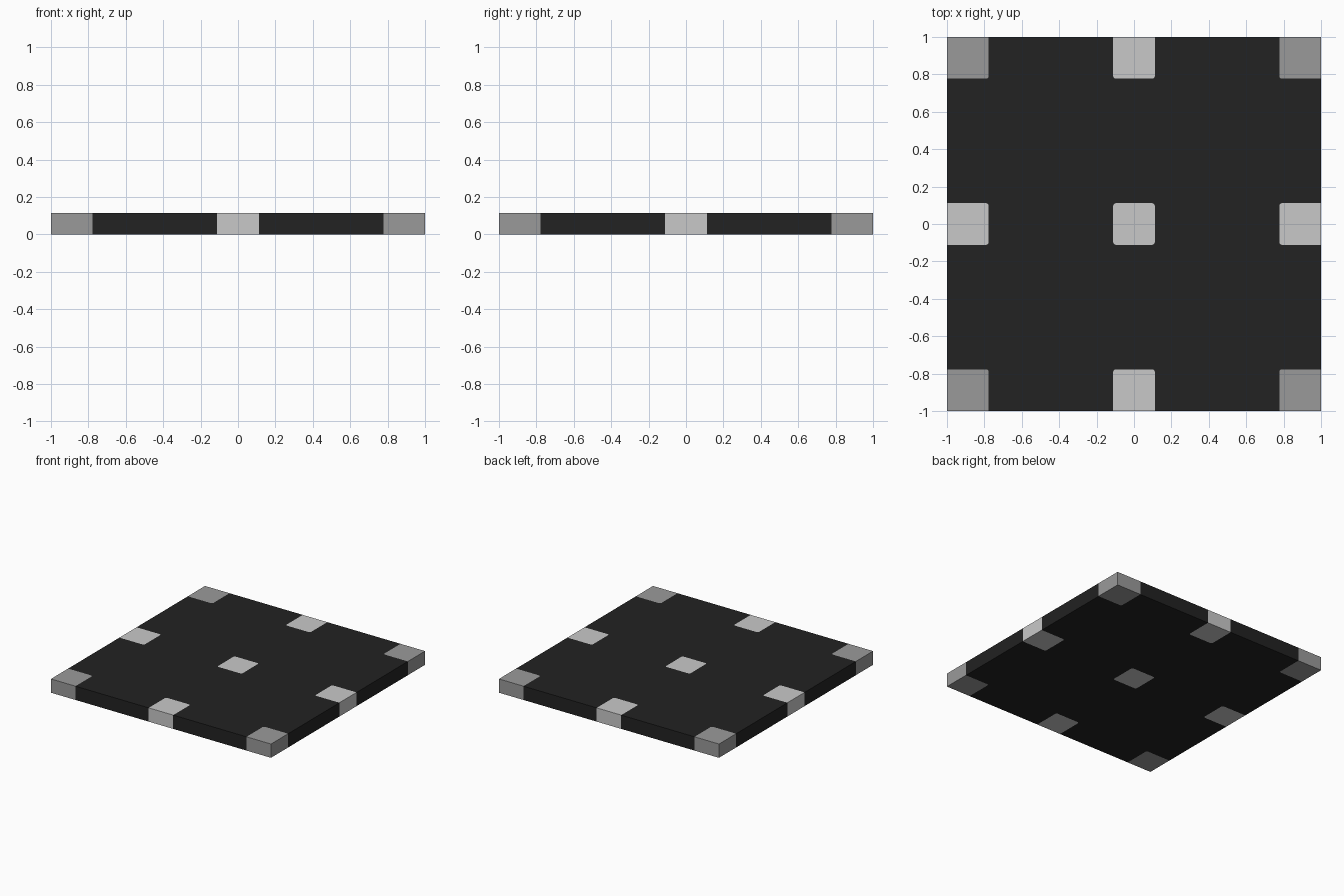
import bpy, bmesh, math

if "Cube" in bpy.data.objects:
    bpy.data.objects.remove(bpy.data.objects["Cube"])

H = 0.113      # slab thickness
T = 0.223      # tile width
R = 0.015      # rounding of the tiles' inner corners


def material(name, value):
    m = bpy.data.materials.new(name)
    m.diffuse_color = (value, value, value, 1)
    m.use_nodes = True
    m.node_tree.nodes["Principled BSDF"].inputs["Base Color"].default_value = m.diffuse_color
    return m


dark = material("charcoal", 0.0160)
light = material("light grey", 0.584)
mid = material("mid grey", 0.323)


def outline(i, j, overshoot=0.0):
    """Tile outline at grid cell i, j (-1..1); corners inside the slab are rounded."""
    cx, cy = i * (1 - T / 2), j * (1 - T / 2)
    pts = []
    for k, (sx, sy) in enumerate(((1, 1), (-1, 1), (-1, -1), (1, -1))):
        x, y = cx + sx * T / 2, cy + sy * T / 2
        if sx != i and sy != j:
            for s in range(4):
                a = math.radians(90 * k + 30 * s)
                pts.append((x - sx * R + R * math.cos(a), y - sy * R + R * math.sin(a)))
        else:
            pts.append((x + (sx * overshoot if sx == i else 0),
                        y + (sy * overshoot if sy == j else 0)))
    return pts


def prism(bm, pts, z0, z1):
    face = bm.faces.new([bm.verts.new((x, y, z0)) for x, y in pts])
    ext = bmesh.ops.extrude_face_region(bm, geom=[face], use_keep_orig=True)
    bmesh.ops.translate(bm, vec=(0, 0, z1 - z0),
                        verts=[v for v in ext["geom"] if isinstance(v, bmesh.types.BMVert)])


def finish(bm, name, mat):
    bmesh.ops.recalc_face_normals(bm, faces=bm.faces)
    me = bpy.data.meshes.new(name)
    bm.to_mesh(me)
    bm.free()
    me.materials.append(mat)
    ob = bpy.data.objects.new(name, me)
    bpy.context.collection.objects.link(ob)
    return ob


cells = [(i, j) for i in (-1, 0, 1) for j in (-1, 0, 1)]

# Dark slab
bm = bmesh.new()
prism(bm, [(1, 1), (-1, 1), (-1, -1), (1, -1)], 0, H)
slab = finish(bm, "slab", dark)

# Sockets cut through the slab for the nine tiles
bm = bmesh.new()
for i, j in cells:
    prism(bm, outline(i, j, 0.1), -0.1, H + 0.1)
cutter = finish(bm, "socket_cutter", dark)
cut = slab.modifiers.new("sockets", "BOOLEAN")
cut.operation = "DIFFERENCE"
cut.solver = "EXACT"
cut.object = cutter
bpy.context.view_layer.objects.active = slab
slab.select_set(True)
bpy.ops.object.modifier_apply(modifier=cut.name)
bpy.data.objects.remove(cutter)

# Flush tiles: mid grey at the corners, light grey at edge middles and centre
for i, j in cells:
    corner = i != 0 and j != 0
    bm = bmesh.new()
    prism(bm, outline(i, j), 0, H)
    kind = "corner_tile" if corner else "edge_tile" if i or j else "centre_tile"
    finish(bm, kind, mid if corner else light)
